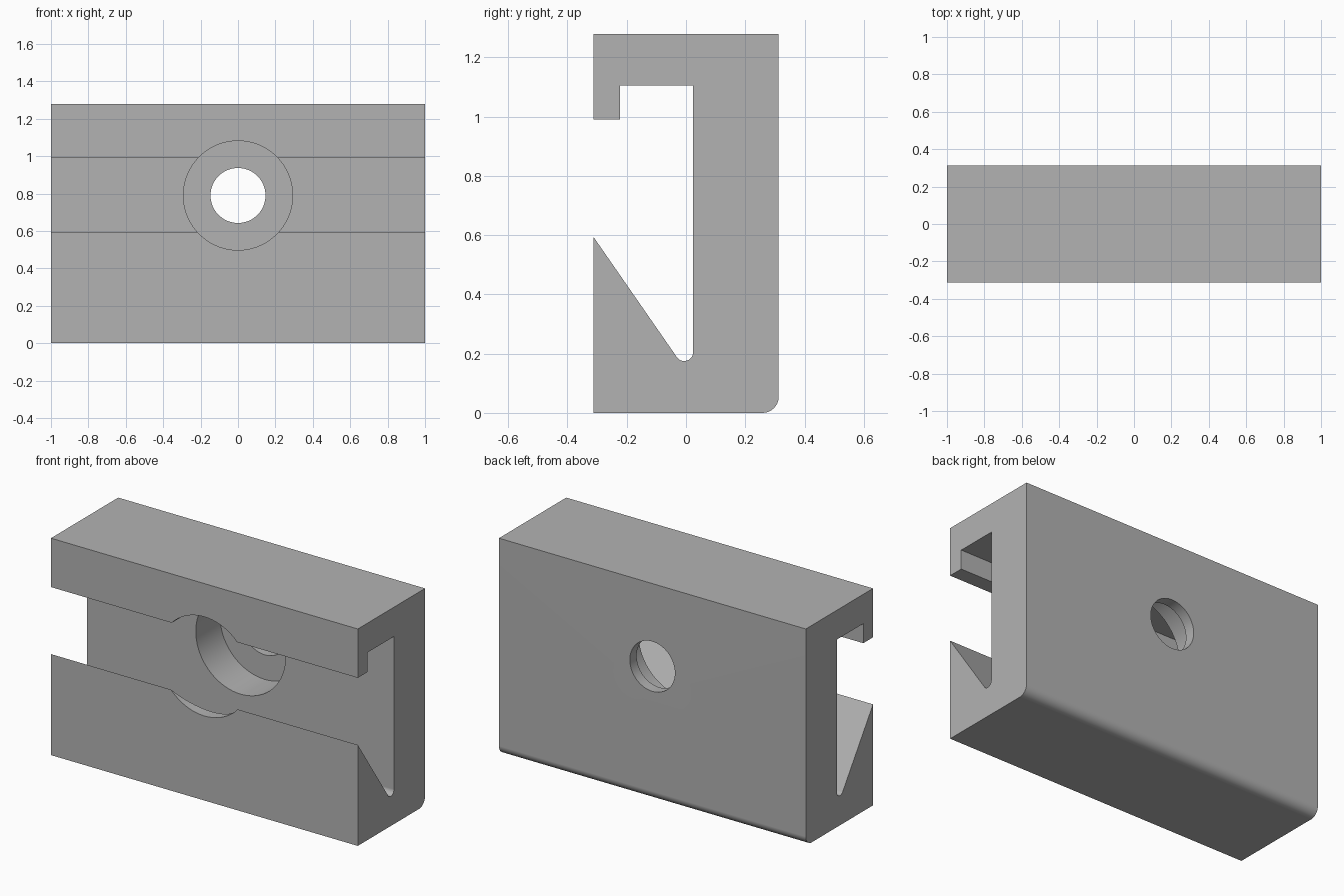
import bpy, bmesh, math
from mathutils import Matrix

cube = bpy.data.objects.get("Cube")
if cube:
    bpy.data.objects.remove(cube, do_unlink=True)

LENGTH, HEIGHT, HALF = 2.0, 1.278, 0.313
HOLE_Z = 0.79

grey = bpy.data.materials.new("plain grey")
grey.use_nodes = True
colour = (0.45, 0.45, 0.45, 1)
grey.diffuse_color = colour
grey.node_tree.nodes["Principled BSDF"].inputs["Base Color"].default_value = colour


def arc(cy, cz, radius, start, end, steps=10):
    angles = [math.radians(start + (end - start) * i / steps) for i in range(steps + 1)]
    return [(cy + radius * math.cos(a), cz + radius * math.sin(a)) for a in angles]


def make_object(name, bm):
    bmesh.ops.recalc_face_normals(bm, faces=bm.faces)
    mesh = bpy.data.meshes.new(name)
    bm.to_mesh(mesh)
    bm.free()
    mesh.materials.append(grey)
    obj = bpy.data.objects.new(name, mesh)
    bpy.context.collection.objects.link(obj)
    return obj


# Hooked side profile (y, z): rounded back heel, top lip, sloped groove
profile = [(-HALF, 0)]
profile += arc(HALF - 0.055, 0.055, 0.055, -90, 0)
profile += [(HALF, HEIGHT), (-HALF, HEIGHT), (-HALF, 0.99), (-0.222, 0.99),
            (-0.222, 1.105), (0.024, 1.105)]
profile += arc(-0.006, 0.205, 0.03, 0, -145)
profile += [(-HALF, 0.595)]

bm = bmesh.new()
side = bm.faces.new([bm.verts.new((-LENGTH / 2, y, z)) for y, z in profile])
extruded = bmesh.ops.extrude_face_region(bm, geom=[side])["geom"]
bmesh.ops.translate(bm, vec=(LENGTH, 0, 0),
                    verts=[v for v in extruded if isinstance(v, bmesh.types.BMVert)])
clamp = make_object("clamp_block", bm)


# Stepped screw hole: wide counterbore from the front, narrow hole through the back
def drill(name, radius, front, back):
    bm = bmesh.new()
    place = Matrix.Translation((0, (front + back) / 2, HOLE_Z)) @ Matrix.Rotation(math.pi / 2, 4, 'X')
    bmesh.ops.create_cone(bm, cap_ends=True, segments=72, radius1=radius, radius2=radius,
                          depth=back - front, matrix=place)
    cutter = make_object(name, bm)
    cutter.hide_render = True
    cut = clamp.modifiers.new(name, 'BOOLEAN')
    cut.operation, cut.solver, cut.object = 'DIFFERENCE', 'EXACT', cutter
    bpy.context.view_layer.objects.active = clamp
    bpy.ops.object.modifier_apply(modifier=name)
    bpy.data.objects.remove(cutter, do_unlink=True)


drill("counterbore", 0.292, -0.5, 0.25)
drill("screw_hole", 0.147, -0.4, 0.5)

# Smooth curves with crisp edges
bpy.ops.object.select_all(action='DESELECT')
clamp.select_set(True)
bpy.context.view_layer.objects.active = clamp
bpy.ops.object.shade_smooth_by_angle(angle=math.radians(30))
weighted = clamp.modifiers.new("flat_face_normals", 'WEIGHTED_NORMAL')
weighted.keep_sharp = True
